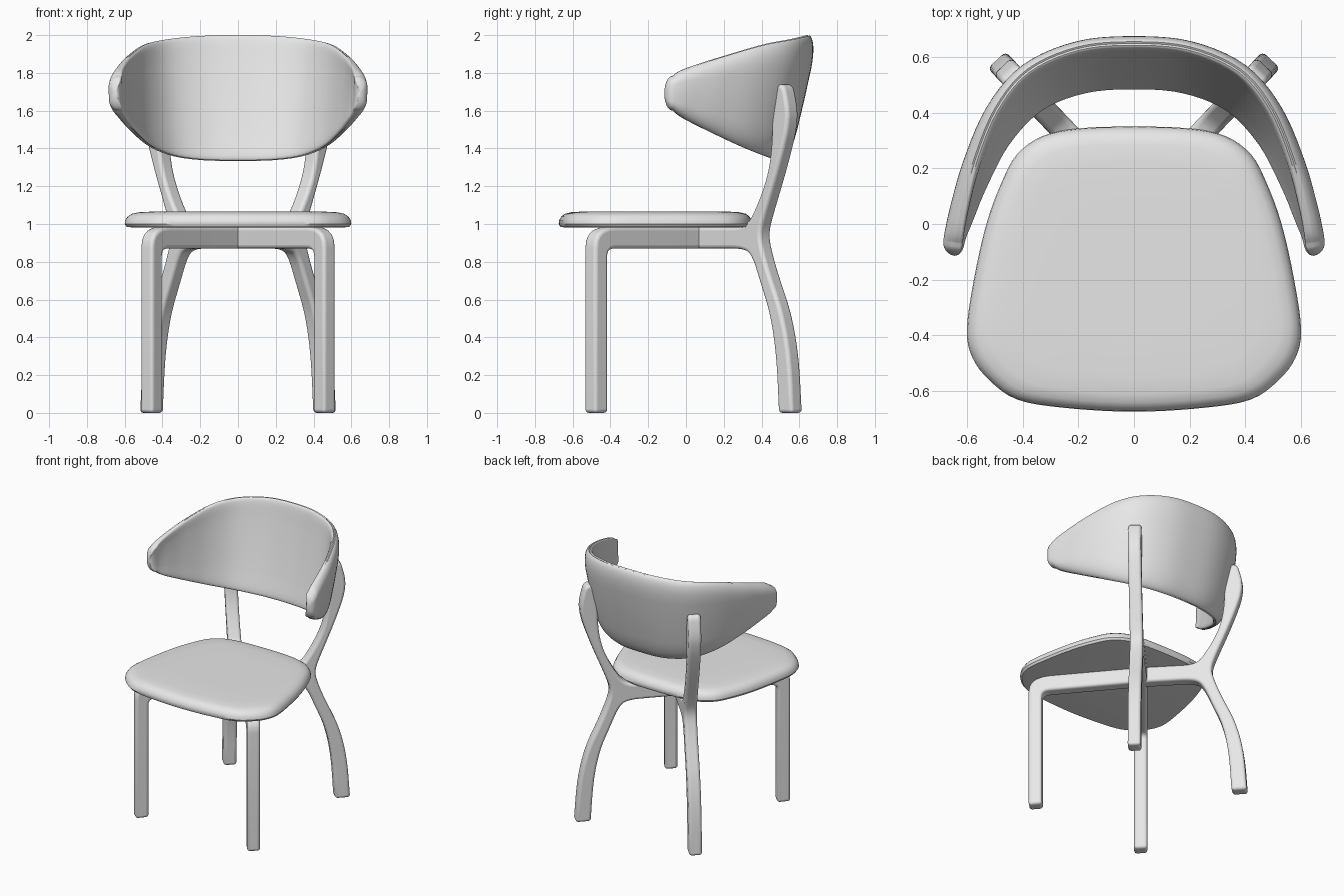
import bpy, bmesh, math
from mathutils import Vector

cube = bpy.data.objects.get("Cube")
if cube:
    bpy.data.objects.remove(cube)

grey = bpy.data.materials.new("light_grey")
grey.use_nodes = True
grey.diffuse_color = (0.8, 0.8, 0.8, 1)
grey.node_tree.nodes["Principled BSDF"].inputs["Base Color"].default_value = (0.8, 0.8, 0.8, 1)


def finish(name, bm, bevel=0):
    """Turn a bmesh into a smooth-shaded object, optionally with rounded edges."""
    bmesh.ops.remove_doubles(bm, verts=bm.verts, dist=1e-5)
    bmesh.ops.recalc_face_normals(bm, faces=bm.faces)
    mesh = bpy.data.meshes.new(name)
    bm.to_mesh(mesh)
    bm.free()
    mesh.materials.append(grey)
    obj = bpy.data.objects.new(name, mesh)
    bpy.context.collection.objects.link(obj)
    if bevel:
        mod = obj.modifiers.new("rounded_edges", 'BEVEL')
        mod.width, mod.segments = bevel, 4
        mod.limit_method, mod.angle_limit = 'ANGLE', math.radians(50)
        mod.use_clamp_overlap = False
    bpy.ops.object.select_all(action='DESELECT')
    obj.select_set(True)
    bpy.context.view_layer.objects.active = obj
    bpy.ops.object.shade_smooth_by_angle(angle=math.radians(40))


def spline(pts, steps, closed=False):
    """Catmull-Rom curve through the points."""
    pts = [Vector(p) for p in pts]
    n = len(pts)
    at = (lambda i: pts[i % n]) if closed else (lambda i: pts[max(0, min(n - 1, i))])
    out = []
    for i in range(n if closed else n - 1):
        a, b, c, d = (at(i + k) for k in (-1, 0, 1, 2))
        for s in range(steps):
            t = s / steps
            out.append(0.5 * (2 * b + (c - a) * t + (2 * a - 5 * b + 4 * c - d) * t ** 2
                              + (3 * b - a - 3 * c + d) * t ** 3))
    return out if closed else out + [pts[-1]]


def fillet(corners, steps=5):
    """Closed outline with each corner rounded by its own radius."""
    out = []
    for i, (y, z, r) in enumerate(corners):
        p = Vector((y, z))
        ends = []
        for q in (corners[i - 1], corners[(i + 1) % len(corners)]):
            edge = Vector(q[:2]) - p
            ends.append(p + edge.normalized() * min(r, edge.length / 2))
        for s in range(steps + 1):
            t = s / steps
            new = ends[0] * (1 - t) ** 2 + p * 2 * t * (1 - t) + ends[1] * t ** 2
            if not out or (new - out[-1]).length > 1e-4:
                out.append(new)
    if (out[0] - out[-1]).length < 1e-4:
        out.pop()
    return out


def loft(bm, rings):
    """Skin closed rings and cap both ends."""
    loops = [[bm.verts.new(p) for p in ring] for ring in rings]
    for a, b in zip(loops, loops[1:]):
        for i in range(len(a)):
            j = (i + 1) % len(a)
            bm.faces.new((a[i], a[j], b[j], b[i]))
    bm.faces.new(loops[0])
    bm.faces.new(loops[-1][::-1])


def mirrored(half):
    """Half curve starting on the centre line, completed across x."""
    return [(-p[0],) + p[1:] for p in half[:0:-1]] + half


# Crossing frames: front leg, rail, back leg and back post in one diagonal slab
S = 1  # fully smooth corner
CROSS = Vector((0, .07, 0))
frame_outline = fillet([
    (-.51, 0, 0), (-.51, .985, .11), (.345, .985, .06), (.41, 1.12, S), (.46, 1.27, S),
    (.48, 1.43, S), (.48, 1.6, S), (.49, 1.69, S), (.515, 1.745, .03), (.545, 1.73, .03),
    (.57, 1.6, S), (.562, 1.5, S), (.54, 1.4, S), (.5, 1.25, S), (.44, 1.05, S),
    (.415, .95, S), (.43, .86, S), (.47, .72, S), (.535, .53, S), (.575, .3, S),
    (.59, 0, 0), (.515, 0, 0), (.502, .3, S), (.47, .52, S), (.42, .68, S),
    (.375, .83, S), (.33, .87, .06), (-.44, .87, .04), (-.44, 0, 0)])
for side, name in ((1, "frame_right_front_to_left_back"), (-1, "frame_left_front_to_right_back")):
    along = Vector((side * .95, 1, 0)).normalized()
    across = Vector((along.y, -along.x, 0)) * .044
    points = [CROSS + Vector((side * .95 * (p.x - CROSS.y), p.x - CROSS.y, p.y))
              for p in frame_outline]
    bm = bmesh.new()
    loft(bm, [[p - across for p in points], [p + across for p in points]])
    # the front half turns slightly inward from the crossing
    bmesh.ops.bisect_plane(bm, geom=bm.verts[:] + bm.edges[:] + bm.faces[:],
                           plane_co=CROSS, plane_no=along)
    for v in bm.verts:
        v.co.x -= side * .08 * min(0, (v.co - CROSS).dot(along))
    finish(name, bm, bevel=.019)

# Seat cushion: rounded trapezoid with a soft top edge and flat underside
half = [(0, .35), (.2, .343), (.33, .315), (.42, .25), (.475, .15), (.53, 0), (.575, -.2),
        (.6, -.38), (.58, -.48), (.52, -.56), (.42, -.63), (.25, -.66), (0, -.674)]
seat_outline = spline(half + [(-x, y) for x, y in half[-2:0:-1]], 4, closed=True)
layers = [(.035, .982), (.01, .985), (0, 1.0), (.003, 1.02), (.015, 1.04), (.035, 1.054),
          (.07, 1.062), (.14, 1.066), (.3, 1.067), (.45, 1.067)]
bm = bmesh.new()
rings = []
for inset, z in layers:
    k = 1 - inset / .56
    rings.append([Vector((p.x * k, -.17 + (p.y + .17) * k, z)) for p in seat_outline])
loft(bm, rings)
finish("seat", bm)

# Backrest: wraparound padded shell between an upper and a lower rim
upper = [(0, .648, 2.0), (.2, .63, 1.995), (.38, .55, 1.977), (.495, .41, 1.95),
         (.572, .22, 1.895), (.612, .06, 1.845), (.628, -.03, 1.812), (.632, -.07, 1.785)]
lower = [(0, .495, 1.335), (.18, .48, 1.338), (.34, .415, 1.36), (.46, .29, 1.41),
         (.545, .13, 1.485), (.595, .01, 1.545), (.617, -.04, 1.575), (.626, -.07, 1.6)]
top, low = spline(mirrored(upper), 5), spline(mirrored(lower), 5)
mid = [(a + b) / 2 for a, b in zip(top, low)]
SIDES = 48
rings = []
for i, (a, b) in enumerate(zip(top, low)):
    tangent = mid[min(i + 1, len(mid) - 1)] - mid[max(i - 1, 0)]
    out = tangent.cross(b - a).normalized()
    if out.dot(mid[i] - Vector((0, 0, mid[i].z))) < 0:
        out = -out
    ring = []
    for s in range(SIDES):
        angle = 2 * math.pi * s / SIDES
        c, w = math.cos(angle), math.sin(angle)
        v = math.copysign(abs(c) ** .35, c)
        w = math.copysign(abs(w) ** .8, w)
        if s in (0, SIDES // 2):  # seam groove along the rim
            v *= .983
        ring.append(mid[i] + (a - b) / 2 * v + out * (.034 * w + .022 * (1 - v ** 4)))
    rings.append(ring)


def rounded_end(ring, tangent):
    """Shrinking rings that close a wing tip with a soft dome."""
    centre = sum(ring, Vector()) / len(ring)
    dome = [math.radians(a) for a in (15, 30, 45, 60, 75, 85)]
    return [[centre + (p - centre) * math.cos(a) + tangent * .046 * math.sin(a) for p in ring]
            for a in dome]


start = rounded_end(rings[0], (mid[0] - mid[2]).normalized())
end = rounded_end(rings[-1], (mid[-1] - mid[-3]).normalized())
bm = bmesh.new()
loft(bm, start[::-1] + rings + end)
finish("backrest", bm)
